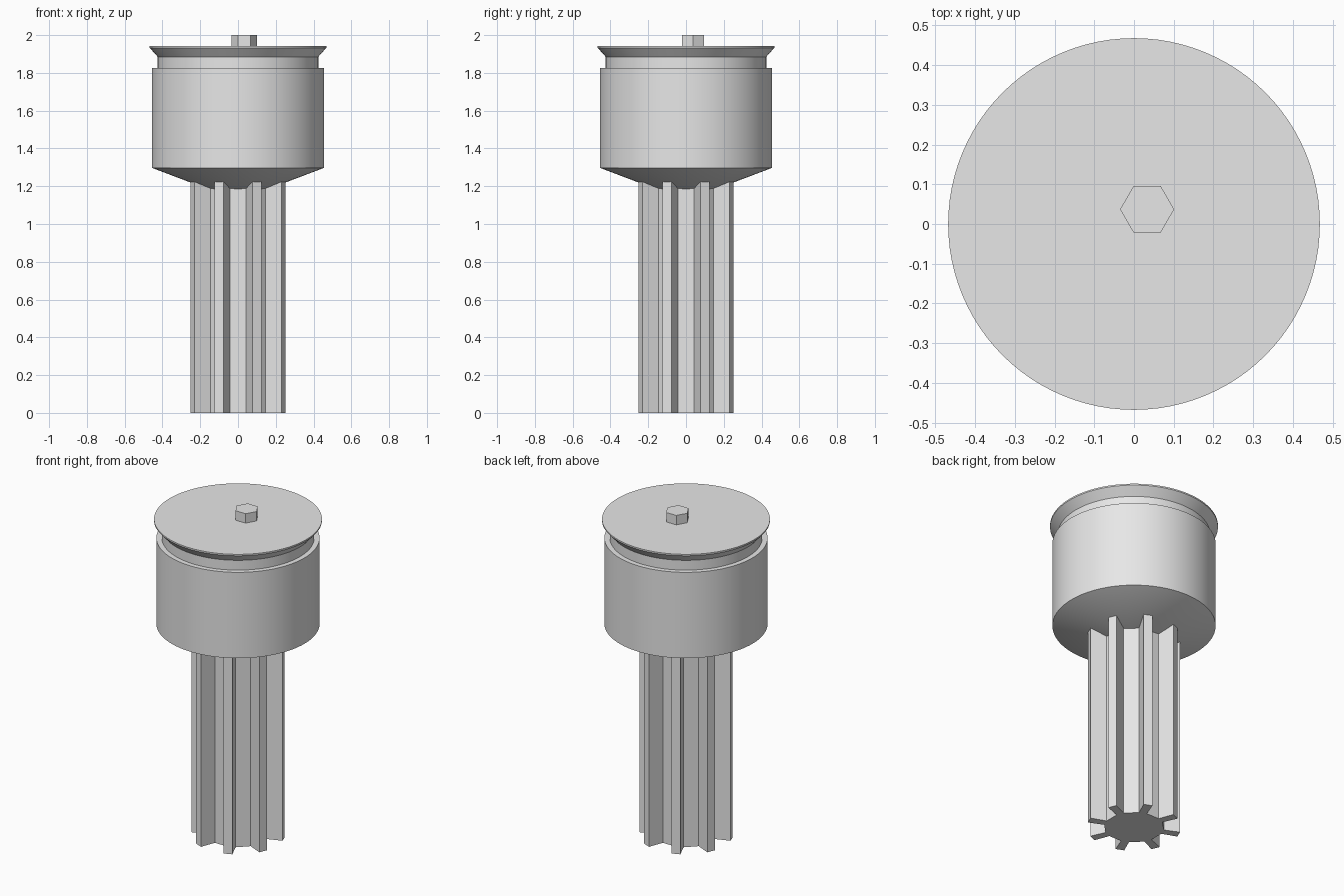
import bpy, bmesh, math

if "Cube" in bpy.data.objects:
    bpy.data.objects.remove(bpy.data.objects["Cube"])

grey = bpy.data.materials.new("light_grey")
grey.diffuse_color = (0.8, 0.8, 0.8, 1)
grey.use_nodes = True
grey.node_tree.nodes["Principled BSDF"].inputs["Base Color"].default_value = grey.diffuse_color


def finish(name, bm, smooth=False):
    bmesh.ops.recalc_face_normals(bm, faces=bm.faces)
    mesh = bpy.data.meshes.new(name)
    bm.to_mesh(mesh)
    bm.free()
    mesh.materials.append(grey)
    obj = bpy.data.objects.new(name, mesh)
    bpy.context.collection.objects.link(obj)
    if smooth:
        bpy.ops.object.select_all(action='DESELECT')
        obj.select_set(True)
        bpy.context.view_layer.objects.active = obj
        bpy.ops.object.shade_smooth_by_angle(angle=math.radians(25))


def prism(name, points, z0, z1):
    bm = bmesh.new()
    base = bm.faces.new([bm.verts.new((x, y, z0)) for x, y in points])
    bottom = bmesh.ops.duplicate(bm, geom=[base])
    top = bmesh.ops.extrude_face_region(bm, geom=[base])["geom"]
    bmesh.ops.translate(bm, vec=(0, 0, z1 - z0),
                        verts=[v for v in top if isinstance(v, bmesh.types.BMVert)])
    bmesh.ops.remove_doubles(bm, verts=bm.verts, dist=1e-5)
    finish(name, bm)


def lathe(name, profile, steps=96):
    bm = bmesh.new()
    verts = [bm.verts.new((r, 0, z)) for r, z in profile]
    edges = [bm.edges.new(pair) for pair in zip(verts, verts[1:])]
    bmesh.ops.spin(bm, geom=verts + edges, cent=(0, 0, 0), axis=(0, 0, 1),
                   angle=math.tau, steps=steps)
    bmesh.ops.remove_doubles(bm, verts=bm.verts, dist=1e-5)
    finish(name, bm, smooth=True)


# Splined shaft: eight straight teeth with flat roots between them
outline = []
for k in range(8):
    a = math.radians(22.5 + 45 * k)
    for r, w in ((0.167, -0.0225), (0.261, -0.0255), (0.261, 0.0255), (0.167, 0.0225)):
        outline.append((r * math.cos(a) - w * math.sin(a),
                        r * math.sin(a) + w * math.cos(a)))
prism("splined_shaft", outline, 0, 1.25)

# Round head: cone underside, drum, recessed neck and flared cap
lathe("head", [(0, 1.185), (0.16, 1.185), (0.455, 1.297), (0.455, 1.825),
               (0.425, 1.825), (0.425, 1.885), (0.468, 1.933), (0.468, 1.942),
               (0, 1.942)])

# Off-centre hexagonal stud on the cap
prism("hex_stud", [(0.033 + 0.068 * math.cos(math.radians(60 * i)),
                    0.037 + 0.068 * math.sin(math.radians(60 * i)))
                   for i in range(6)], 1.94, 2.0)
